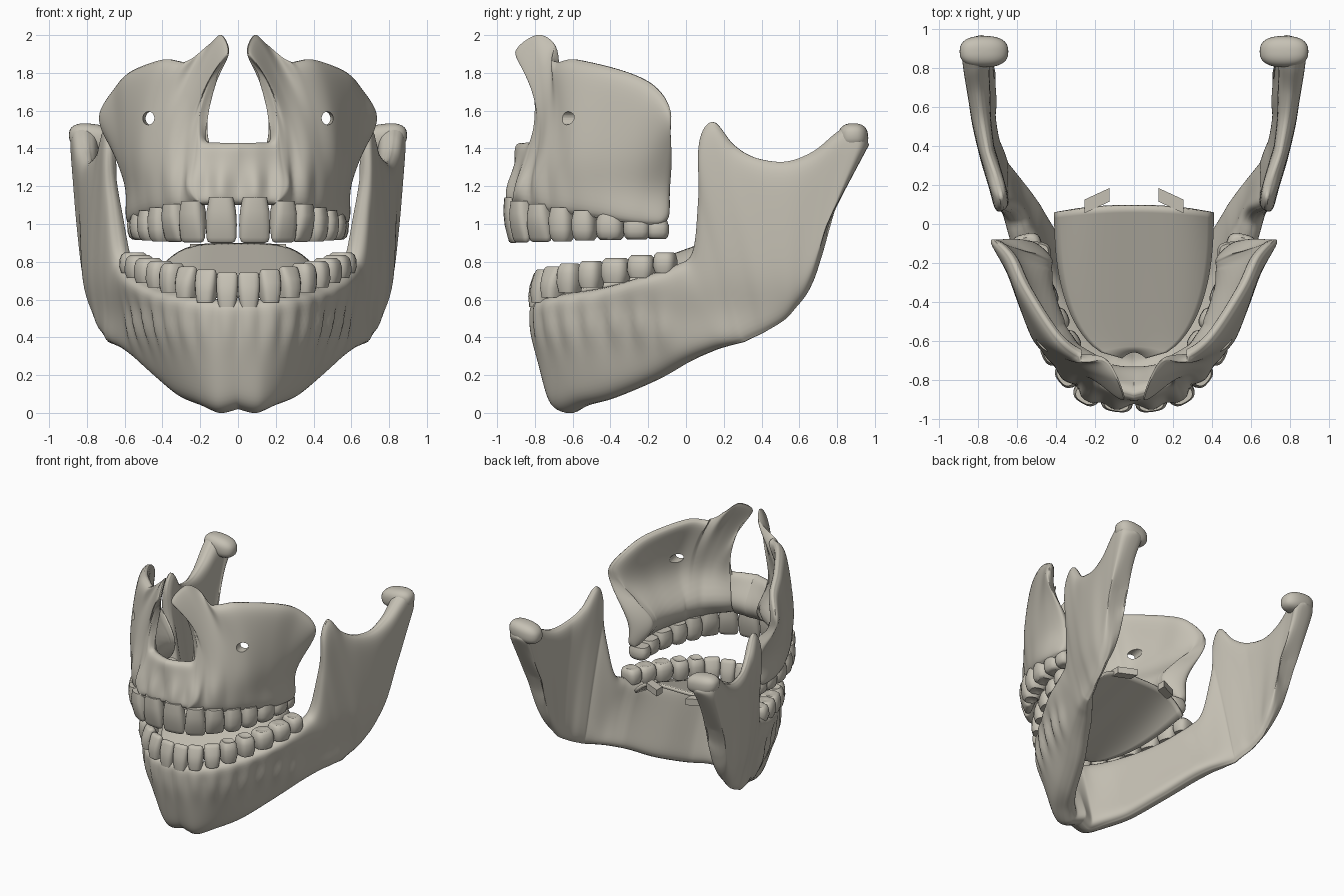
import bpy, bmesh, math
from mathutils import Vector

cube = bpy.data.objects.get("Cube")
if cube:
    bpy.data.objects.remove(cube, do_unlink=True)

bone = bpy.data.materials.new("bone")
bone.use_nodes = True
bone.diffuse_color = (0.56, 0.53, 0.455, 1)
bsdf = next(n for n in bone.node_tree.nodes if n.type == "BSDF_PRINCIPLED")
bsdf.inputs["Base Color"].default_value = bone.diffuse_color
bsdf.inputs["Roughness"].default_value = 0.7


def finish(bm, name, angle=50):
    """Turn a bmesh into a smooth shaded bone object."""
    bmesh.ops.recalc_face_normals(bm, faces=bm.faces)
    mesh = bpy.data.meshes.new(name)
    bm.to_mesh(mesh)
    bm.free()
    mesh.materials.append(bone)
    ob = bpy.data.objects.new(name, mesh)
    bpy.context.collection.objects.link(ob)
    bpy.ops.object.select_all(action="DESELECT")
    ob.select_set(True)
    bpy.context.view_layer.objects.active = ob
    bpy.ops.object.shade_smooth_by_angle(angle=math.radians(angle))
    return ob


def add_mirror(ob):
    mod = ob.modifiers.new("mirror", "MIRROR")
    mod.merge_threshold = 0.002
    bpy.ops.object.modifier_apply(modifier=mod.name)


def spline(rows, u):
    """Catmull-Rom value of a list of number rows at position u."""
    i = min(int(u), len(rows) - 2)
    t = u - i
    a, b, c, d = (rows[min(max(k, 0), len(rows) - 1)] for k in range(i - 1, i + 3))
    return [0.5 * (2 * q + (r - p) * t + (2 * p - 5 * q + 4 * r - s) * t * t
                   + (3 * q - p - 3 * r + s) * t ** 3) for p, q, r, s in zip(a, b, c, d)]


def loft_jaw(name, rows, thickness, teeth, root_z, steps=8, cuts=28):
    """Loft a rounded slab; each row holds a low, middle and high point of its outer face."""
    bm = bmesh.new()
    rings = []
    last = len(rows) - 1
    for k in range(last * steps + 1):
        u = k / steps
        col = spline(rows, u)
        low, mid, high = (Vector(col[j:j + 3]) for j in (0, 3, 6))
        ahead = spline(rows, min(u + 0.5, last))
        behind = spline(rows, max(u - 0.5, 0))
        out = Vector((ahead[4] - behind[4], behind[3] - ahead[3], 0)).normalized()
        if k == 0:
            out = Vector((0, -1, 0))
        # the rear end is rounded off
        taper = math.sqrt(1 - (max(0, u - last + 0.7) / 0.73) ** 2)
        outer, inner = [], []
        for i in range(cuts + 1):
            v = 0.5 - 0.5 * math.cos(math.pi * i / cuts)
            p = low * (1 - v) * (1 - 2 * v) + mid * 4 * v * (1 - v) + high * v * (2 * v - 1)
            half = thickness(u, v, p.z) / 2
            swell = taper * max(0.2, math.sqrt(1 - abs(2 * v - 1) ** 9))
            # root ridges below each tooth
            root = max(math.exp(-((p.x - x) ** 2 + (p.y - y) ** 2) / 0.0028) for x, y, w in teeth)
            ridge = 0.045 * (root - 0.5) * math.exp(-((p.z - root_z) / 0.14) ** 2)
            centre = p - out * half
            outer.append(bm.verts.new(centre + out * (half * swell + ridge)))
            inner.append(bm.verts.new(centre - out * half * swell))
        rings.append(outer + inner[::-1])
    for a, b in zip(rings, rings[1:]):
        for i in range(len(a)):
            j = (i + 1) % len(a)
            bm.faces.new((a[i], a[j], b[j], b[i]))
    # closed rear end
    end = rings[-1]
    n = len(end)
    for i in range(n // 2 - 1):
        bm.faces.new((end[i], end[i + 1], end[n - 2 - i], end[n - 1 - i]))
    ob = finish(bm, name, 70)
    add_mirror(ob)
    return ob


INCISOR = [(0, .78, .9), (.3, .95, 1), (.6, 1, .85), (.88, .97, .5), (.97, .88, .36), (1, .7, .2)]
MOLAR = [(0, .82, .85), (.3, 1, 1), (.65, 1, .97), (.88, .9, .85), (1, .68, .62), (.93, .3, .2)]


def tooth_row(name, teeth, neck, tip, sides=20):
    """One row of teeth; neck and tip give heights from front to back."""
    bm = bmesh.new()
    for i, (x, y, w) in enumerate(teeth):
        px, py = teeth[i - 1][:2] if i else (-x, y)
        nx, ny = teeth[i + 1][:2] if i + 1 < len(teeth) else (x, y)
        along = Vector((nx - px, ny - py, 0)).normalized()
        out = Vector((along.y, -along.x, 0))
        f = i / (len(teeth) - 1)
        z0 = neck[0] + (neck[1] - neck[0]) * f
        z1 = tip[0] + (tip[1] - tip[0]) * f
        depth = 0.1 + 0.055 * min(1, i / 4)
        for side in (1, -1):
            prev = None
            for h, sw, sd in (INCISOR if i < 3 else MOLAR):
                ring = []
                for k in range(sides):
                    a = 2 * math.pi * k / sides
                    c, s = (math.copysign(abs(g) ** 0.7, g) for g in (math.cos(a), math.sin(a)))
                    p = along * c * sw * w / 2 + out * s * sd * depth / 2
                    ring.append(bm.verts.new((side * (x + p.x), y + p.y, z0 + (z1 - z0) * h)))
                if prev:
                    for k in range(sides):
                        j = (k + 1) % sides
                        bm.faces.new((prev[k], prev[j], ring[j], ring[k]))
                else:
                    bm.faces.new(ring)
                prev = ring
            bm.faces.new(prev)
    return finish(bm, name, 60)


# tooth centres and widths, front to back
upper = [(.088, -.915, .165), (.24, -.87, .145), (.335, -.77, .14), (.405, -.655, .13),
         (.455, -.535, .13), (.495, -.4, .15), (.51, -.26, .145), (.505, -.15, .12)]
lower = [(.057, -.785, .115), (.168, -.765, .115), (.268, -.705, .12), (.345, -.615, .12),
         (.41, -.5, .125), (.47, -.37, .15), (.52, -.235, .145), (.55, -.11, .12)]
tooth_row("upper_teeth", upper, (1.14, 1.02), (.9, .92))
tooth_row("lower_teeth", lower, (.56, .74), (.745, .85))

# lower jaw: low point, high point, bulge of the side between them
half_jaw = [
    (0, -.71, .02, 0, -.855, .6, 0), (.12, -.705, 0, .12, -.845, .6, .01),
    (.24, -.59, .04, .25, -.805, .61, .02), (.34, -.42, .08, .38, -.69, .63, .02),
    (.45, -.2, .17, .5, -.49, .66, .01), (.56, -.02, .27, .6, -.27, .72, .01),
    (.64, .12, .33, .64, -.08, .78, .02), (.69, .2, .355, .66, .02, .86, .02),
    (.72, .25, .37, .69, .05, 1.16, .01), (.74, .3, .385, .71, .055, 1.43, .01),
    (.76, .36, .41, .72, .13, 1.54, .02), (.785, .42, .44, .75, .24, 1.42, .02),
    (.8, .49, .48, .79, .36, 1.35, .015), (.815, .55, .53, .83, .52, 1.33, .01),
    (.82, .61, .6, .86, .66, 1.38, 0), (.83, .66, .7, .88, .78, 1.48, 0),
    (.84, .69, .8, .89, .86, 1.53, 0), (.85, .72, .92, .895, .92, 1.5, 0),
    (.86, .77, 1.05, .89, .965, 1.42, 0)]
jaw_rows = [(a, b, c, (a + d) / 2 + bulge, (b + e) / 2 + min(0, .003 * i - .01), (c + f) / 2, d, e, f)
            for i, (a, b, c, d, e, f, bulge) in enumerate(half_jaw)]


def jaw_thickness(u, v, z):
    ramus = min(1, max(0, (u - 5.5) / 3))
    rear = max(0, (u - 12) / 6)
    chin = 0.06 * (1 - v) * max(0, 1 - u / 3)
    body = 0.15 + 0.05 * math.sin(math.pi * min(u, 6) / 6) * v + chin
    return body * (1 - ramus) + (0.08 + 0.03 * (1 - v) + rear * (0.05 + 0.08 * v ** 3)) * ramus


loft_jaw("lower_jaw", jaw_rows, jaw_thickness, lower, .52)

# jaw joint heads, squared off along their length and leaning back
bm = bmesh.new()
for side in (1, -1):
    ball = bmesh.ops.create_uvsphere(bm, u_segments=32, v_segments=20, radius=1)["verts"]
    for p in ball:
        q = [math.copysign(abs(c) ** 0.8, c) for c in p.co]
        p.co = Vector((side * (.77 + .125 * q[0]), .885 + .08 * q[1], 1.455 + .075 * q[2] + .015 * q[0]))
finish(bm, "jaw_joint_heads")

# upper jaw: gum edge, middle and top of the wall
upper_rows = [
    (0, -.96, 1.1, 0, -.92, 1.27, 0, -.91, 1.43), (.1, -.965, 1.1, .1, -.91, 1.27, .1, -.88, 1.43),
    (.21, -.95, 1.1, .2, -.88, 1.28, .195, -.83, 1.45), (.24, -.94, 1.1, .23, -.84, 1.35, .2, -.8, 1.6),
    (.26, -.925, 1.1, .245, -.8, 1.46, .135, -.83, 1.8), (.29, -.9, 1.09, .26, -.78, 1.52, .065, -.92, 1.91),
    (.34, -.86, 1.08, .295, -.76, 1.53, .1, -.81, 2), (.395, -.8, 1.07, .35, -.73, 1.53, .165, -.72, 1.95),
    (.45, -.73, 1.06, .42, -.68, 1.5, .29, -.72, 1.86), (.51, -.62, 1.05, .51, -.6, 1.47, .43, -.61, 1.87),
    (.58, -.46, 1.03, .58, -.45, 1.43, .6, -.35, 1.81), (.61, -.33, 1.01, .62, -.33, 1.37, .68, -.18, 1.73),
    (.615, -.22, 1, .64, -.21, 1.31, .76, -.08, 1.6), (.605, -.12, 1, .61, -.11, 1.24, .73, -.07, 1.49),
    (.56, -.07, 1.02, .57, -.05, 1.2, .63, -.08, 1.38)]


def upper_thickness(u, v, z):
    shelf = 0.15 * math.exp(-((z - 1.2) / 0.17) ** 2)
    rim = 0.05 * v ** 4 if u > 8 else 0
    return 0.05 + shelf + rim


upper_jaw = loft_jaw("upper_jaw", upper_rows, upper_thickness, upper, 1.16)

# small openings below the eye sockets
for side in (1, -1):
    bpy.ops.mesh.primitive_cylinder_add(vertices=24, radius=.035, depth=.5,
                                        location=(side * .47, -.6, 1.56),
                                        rotation=(math.pi / 2, 0, side * .15))
    cutter = bpy.context.object
    cutter.hide_render = True
    bpy.ops.object.select_all(action="DESELECT")
    bpy.context.view_layer.objects.active = upper_jaw
    upper_jaw.select_set(True)
    cut = upper_jaw.modifiers.new("opening", "BOOLEAN")
    cut.operation = "DIFFERENCE"
    cut.object = cutter
    bpy.ops.object.modifier_apply(modifier=cut.name)
    bpy.data.objects.remove(cutter, do_unlink=True)

# domed floor of the mouth, rising to the rear
bm = bmesh.new()
n = 24
grid = []
for j in range(n + 1):
    v = j / n
    width = .06 + .35 * math.sqrt(1 - (1 - v) ** 2.4)
    grid.append([bm.verts.new((width * s, -.66 + .75 * v - .03 * s * s, .63 + .27 * v - .13 * v * s ** 4))
                 for s in (2 * i / n - 1 for i in range(n + 1))])
for a, b in zip(grid, grid[1:]):
    for i in range(n):
        bm.faces.new((a[i], a[i + 1], b[i + 1], b[i]))
mouth_floor = finish(bm, "mouth_floor")
solid = mouth_floor.modifiers.new("solid", "SOLIDIFY")
solid.thickness = .025

# two small tabs behind the mouth floor
bm = bmesh.new()
for side in (1, -1):
    for p in bmesh.ops.create_cube(bm, size=1)["verts"]:
        p.co = Vector((side * (.19 + p.co.x * .13), .12 + p.co.y * .07 - p.co.x * .06, .87 + p.co.z * .05))
finish(bm, "rear_tabs", 30)
